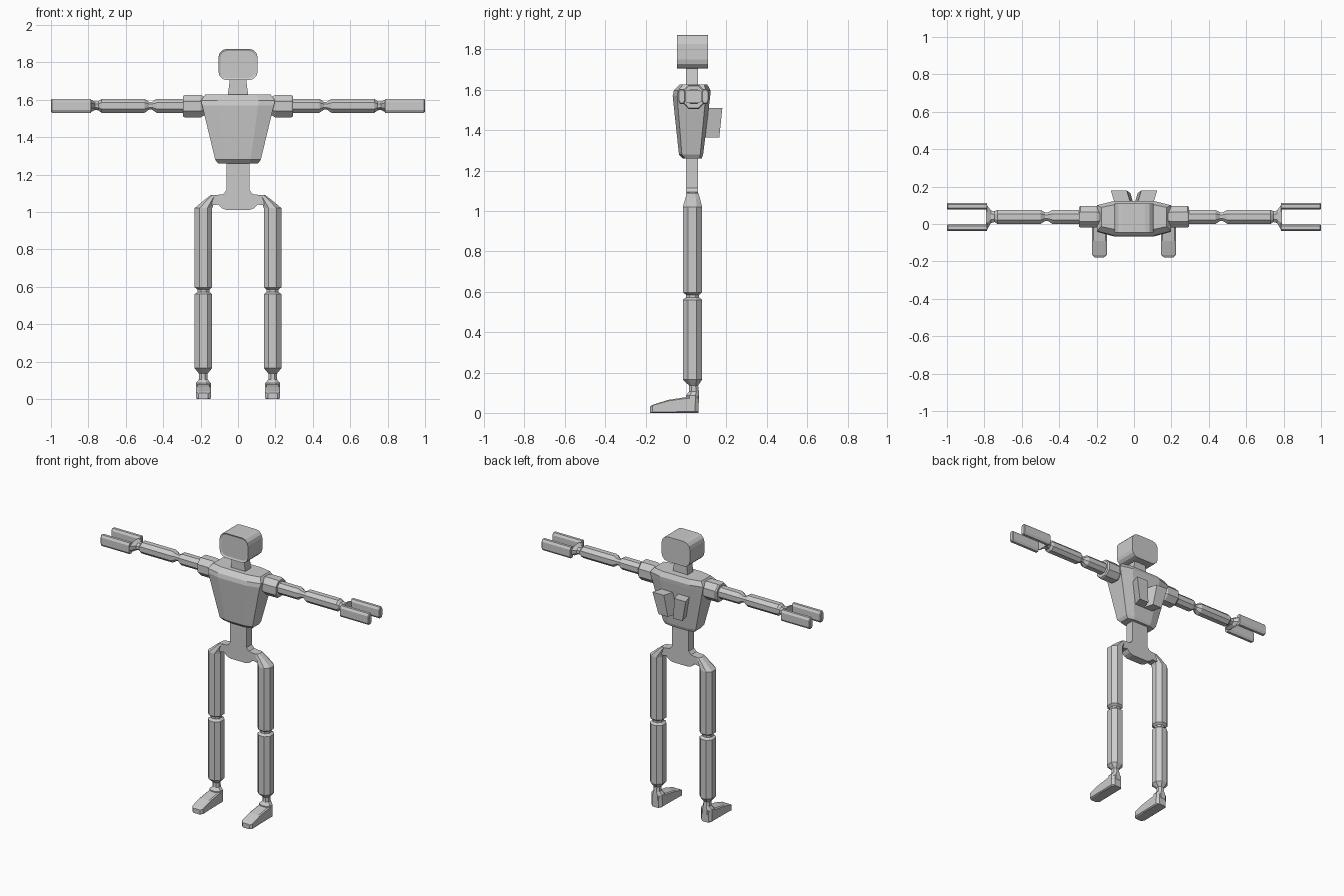
import bpy, bmesh

if "Cube" in bpy.data.objects:
    bpy.data.objects.remove(bpy.data.objects["Cube"])


def finish(bm, name, mirror=False):
    bmesh.ops.recalc_face_normals(bm, faces=bm.faces)
    mesh = bpy.data.meshes.new(name)
    bm.to_mesh(mesh)
    bm.free()
    obj = bpy.data.objects.new(name, mesh)
    bpy.context.collection.objects.link(obj)
    if mirror:
        mod = obj.modifiers.new("Mirror", 'MIRROR')
        mod.use_mirror_merge = False
    return obj


def loft(name, axis, rings, cu=0.28, cv=0.28, mirror=False, shear=0):
    """Skin chamfered rectangles (t, u0, u1, v0, v1) along an axis."""
    bm = bmesh.new()
    loops = []
    for t, u0, u1, v0, v1 in rings:
        a, b = (u1 - u0) * cu, (v1 - v0) * cv
        if cu:
            pts = [(u0 + a, v0), (u1 - a, v0), (u1, v0 + b), (u1, v1 - b),
                   (u1 - a, v1), (u0 + a, v1), (u0, v1 - b), (u0, v0 + b)]
        else:
            pts = [(u0, v0), (u1, v0), (u1, v1), (u0, v1)]
        place = {'x': lambda u, v: (t, u, v), 'y': lambda u, v: (u, t, v),
                 'z': lambda u, v: (u, v, t)}[axis]
        loops.append([bm.verts.new(place(u, v)) for u, v in pts])
    for lo, hi in zip(loops, loops[1:]):
        for i in range(len(lo)):
            j = (i + 1) % len(lo)
            bm.faces.new((lo[i], lo[j], hi[j], hi[i]))
    bm.faces.new(loops[0])
    bm.faces.new(loops[-1])
    for v in bm.verts:
        v.co.x += shear * (v.co.y - 0.1)
    return finish(bm, name, mirror)


def extrude_y(name, half, y0, y1):
    """Extrude a symmetric x-z outline from y0 to y1."""
    outline = half + [(-x, z) for x, z in reversed(half)]
    bm = bmesh.new()
    face = bm.faces.new([bm.verts.new((x, y0, z)) for x, z in outline])
    new = bmesh.ops.extrude_face_region(bm, geom=[face])['geom']
    bmesh.ops.translate(bm, vec=(0, y1 - y0, 0),
                        verts=[g for g in new if isinstance(g, bmesh.types.BMVert)])
    return finish(bm, name)


# Head: rounded block with an inset face plate
bm = bmesh.new()
bmesh.ops.create_cube(bm, size=1)
for v in bm.verts:
    v.co = (v.co.x * 0.21, v.co.y * 0.153 + 0.032, v.co.z * 0.167 + 1.788)
edges = [e for e in bm.edges if abs(e.verts[0].co.y - e.verts[1].co.y) > 0.1]
bmesh.ops.bevel(bm, geom=edges, offset=0.045, segments=3, profile=0.5, affect='EDGES')
bm.normal_update()
front = [f for f in bm.faces if f.normal.y < -0.9]
bmesh.ops.inset_region(bm, faces=front, thickness=0.012, depth=-0.006)
finish(bm, "head")

# Neck, torso, waist and hips
loft("neck", 'z', [(1.62, -.055, .055, 0, .06), (1.715, -.043, .043, 0, .06)], 0, 0)
loft("torso", 'z', [
    (1.26, -.108, .108, -.015, .078), (1.28, -.122, .122, -.035, .085),
    (1.57, -.192, .192, -.066, .12), (1.597, -.198, .198, -.06, .122),
    (1.627, -.175, .175, -.03, .105)], 0.22, 0.12)
extrude_y("waist_and_hips", [
    (.062, 1.27), (.062, 1.115), (.08, 1.095), (.12, 1.09), (.14, 1.08),
    (.14, 1.035), (.105, 1.04), (.085, 1.02), (.06, 1.01)], 0.002, 0.06)

# Back fins, splayed outward
loft("back_fins", 'z', [(1.365, 0, .07, .07, .165), (1.51, .015, .1, .07, .18)],
     0, 0, True, 0.3)

# Shoulders and arms
loft("shoulders", 'x', [
    (.165, .0, .075, 1.525, 1.61), (.2, -.02, .097, 1.505, 1.625),
    (.285, -.02, .097, 1.505, 1.625), (.293, -.015, .09, 1.51, 1.62)], mirror=True)
loft("arms", 'x', [
    (.28, .0, .076, 1.53, 1.605), (.435, .0, .076, 1.53, 1.605),
    (.46, .016, .062, 1.547, 1.588), (.475, .016, .062, 1.547, 1.588),
    (.5, .0, .076, 1.53, 1.605), (.73, .0, .076, 1.53, 1.605),
    (.745, .01, .068, 1.543, 1.592), (.765, .005, .072, 1.545, 1.59),
    (.785, -.03, .1, 1.535, 1.6), (.79, -.03, .1, 1.535, 1.6)], mirror=True)

# Two-pronged hands
for side, y in (("front", -.038), ("back", .077)):
    loft(side + "_hand_prongs", 'x', [
        (.785, y, y + .035, 1.53, 1.605), (.995, y, y + .035, 1.53, 1.605),
        (1.0, y + .004, y + .031, 1.535, 1.6)], 0.25, 0.2, True)

# Legs from the hip down to the heel block
loft("legs", 'z', [
    (.05, .145, .225, .0, .065), (.085, .145, .225, .0, .065),
    (.105, .163, .208, .014, .064), (.135, .163, .208, .016, .06),
    (.165, .138, .232, -.016, .08), (.56, .138, .232, -.016, .08),
    (.572, .153, .217, .0, .065), (.585, .153, .217, .0, .065),
    (.597, .138, .232, -.016, .08), (1.02, .138, .232, -.016, .08),
    (1.06, .125, .185, -.004, .07), (1.09, .115, .145, .004, .06)], mirror=True)

# Feet
loft("feet", 'y', [
    (-.178, .16, .21, .0, .032), (-.165, .145, .225, .0, .04),
    (-.09, .145, .225, .0, .064), (.0, .145, .225, .0, .078),
    (.045, .145, .225, .0, .08), (.063, .16, .21, .0, .08)], 0.1, 0.08, True)
